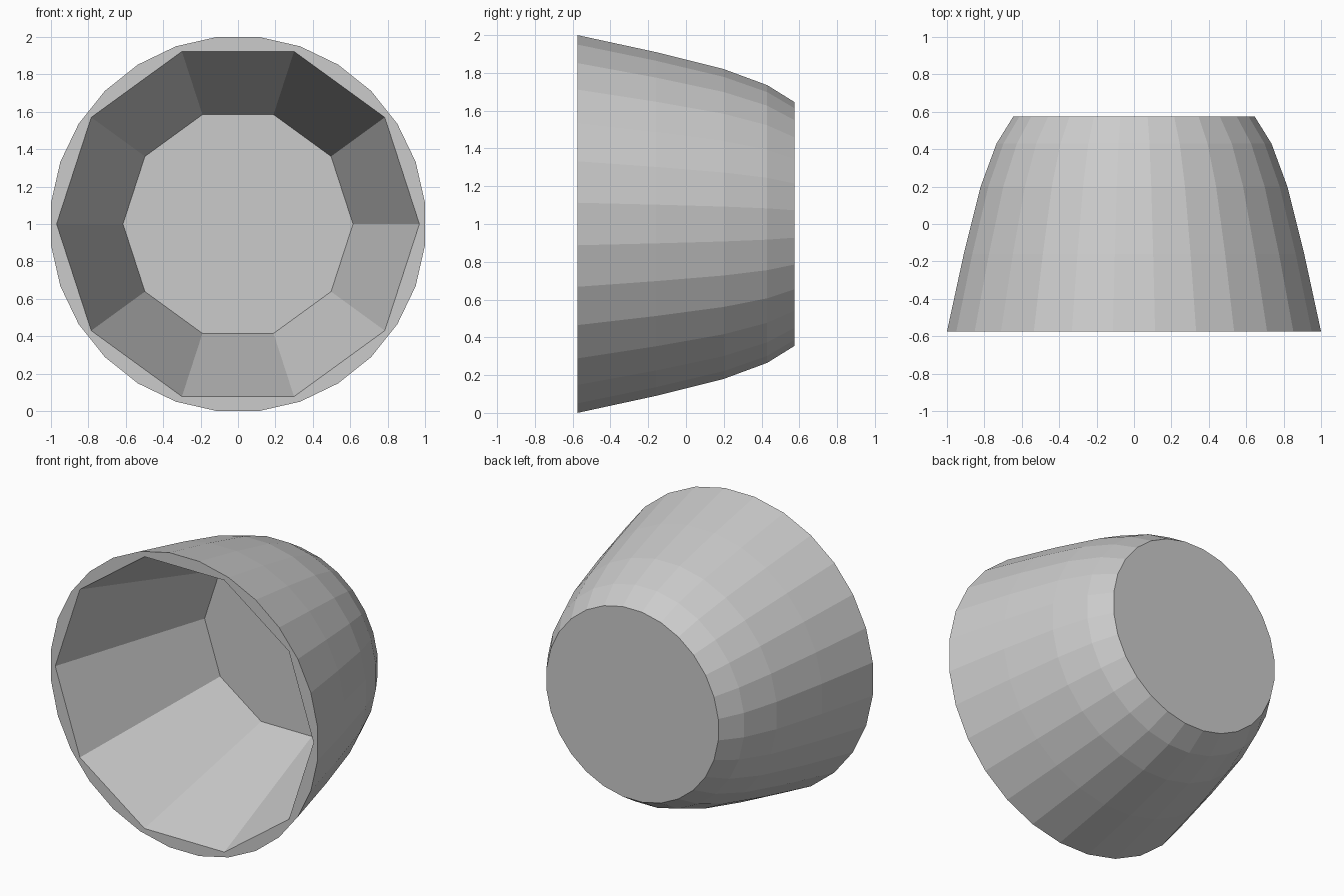
import bpy, bmesh, math

if "Cube" in bpy.data.objects:
    bpy.data.objects.remove(bpy.data.objects["Cube"])

OUTER_SIDES = 28
INNER_SIDES = 10
# (y, radius) profiles, lathed about the y axis at z = 1
OUTER = [(-0.575, 1.0), (-0.16, 0.91), (0.20, 0.82), (0.43, 0.735), (0.575, 0.645)]
INNER = [(-0.575, 0.97), (0.52, 0.615)]

bm = bmesh.new()


def ring(y, radius, sides, offset):
    verts = []
    for i in range(sides):
        a = 2 * math.pi * i / sides + offset
        verts.append(bm.verts.new((radius * math.cos(a), y, 1 + radius * math.sin(a))))
    return verts


def lathe(profile, sides, offset=0.0, stretch=1.0):
    """Tube through the profile, closed with a flat face at its last ring."""
    rings = [ring(y, r * stretch, sides, offset) for y, r in profile]
    for a, b in zip(rings, rings[1:]):
        for i in range(sides):
            j = (i + 1) % sides
            bm.faces.new((a[i], a[j], b[j], b[i]))
    bm.faces.new(rings[-1])
    return rings[0]


# Outer shell: flats centred on the axes, so the apothem sets the size
half = math.pi / OUTER_SIDES
outer_rim = lathe(OUTER, OUTER_SIDES, half, 1 / math.cos(half))

# Faceted ten-sided cavity
inner_rim = lathe(INNER, INNER_SIDES)

# Flat front rim between the two loops
edges = []
for loop in (outer_rim, inner_rim):
    for i, v in enumerate(loop):
        edges.append(bm.edges.get((v, loop[(i + 1) % len(loop)])))
bmesh.ops.triangle_fill(bm, edges=edges, use_beauty=True, normal=(0, -1, 0))
bmesh.ops.recalc_face_normals(bm, faces=bm.faces[:])

mesh = bpy.data.meshes.new("tapered_cup")
bm.to_mesh(mesh)
bm.free()
cup = bpy.data.objects.new("tapered_cup", mesh)
bpy.context.collection.objects.link(cup)
